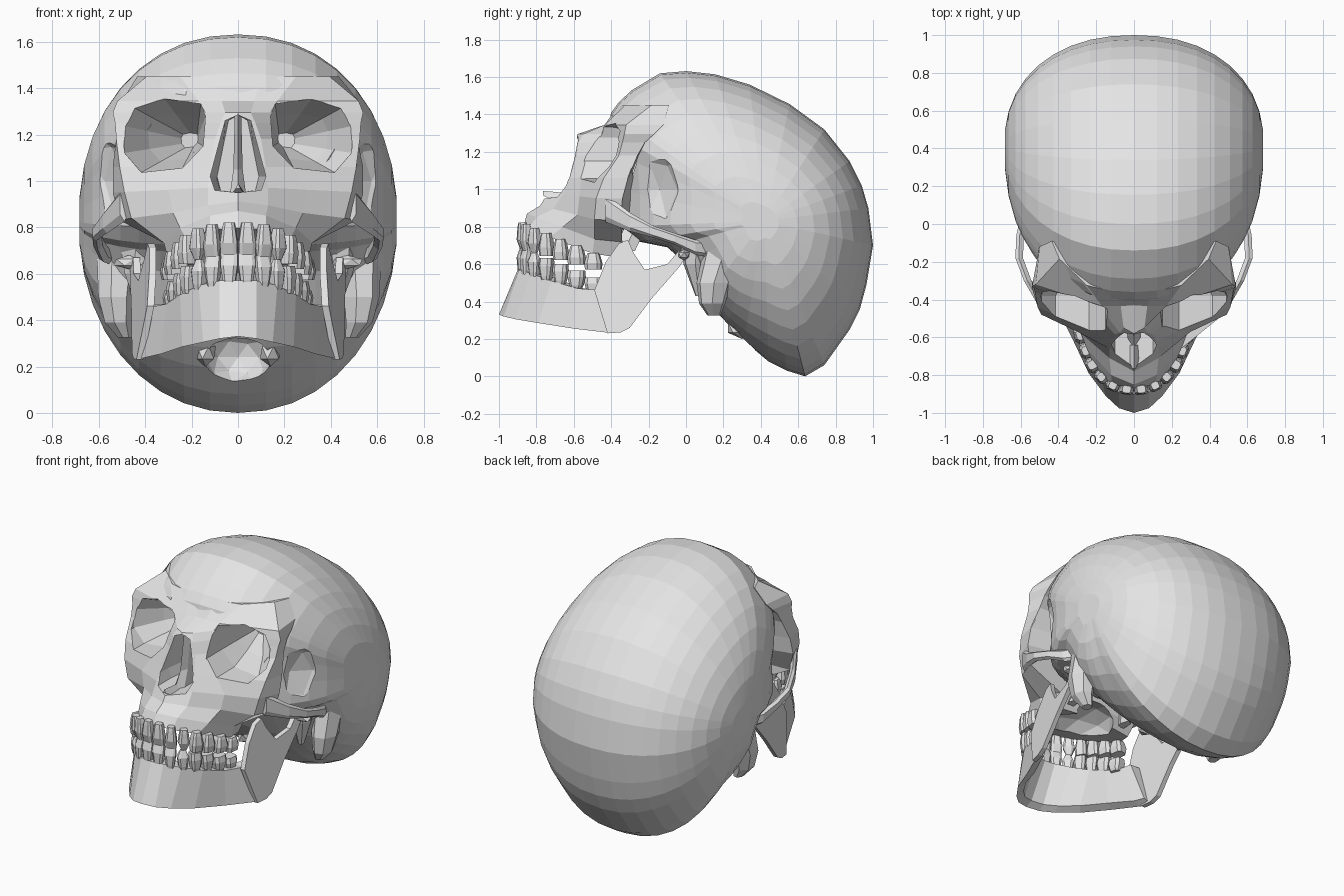
import bpy, bmesh, math
from mathutils import Vector, Matrix

if "Cube" in bpy.data.objects:
    bpy.data.objects.remove(bpy.data.objects["Cube"])

bone = bpy.data.materials.new("bone_grey")
bone.diffuse_color = (0.78, 0.78, 0.78, 1)
bone.use_nodes = True
bone.node_tree.nodes["Principled BSDF"].inputs["Base Color"].default_value = bone.diffuse_color


def make(name, bm, cutter=False):
    bmesh.ops.recalc_face_normals(bm, faces=bm.faces[:])
    me = bpy.data.meshes.new(name)
    bm.to_mesh(me)
    bm.free()
    ob = bpy.data.objects.new(name, me)
    bpy.context.collection.objects.link(ob)
    me.materials.append(bone)
    ob.hide_render = cutter
    if cutter:
        ob.display_type = 'WIRE'
        ob.hide_set(True)
    return ob


def loft(bm, rings):
    """Skin closed rings of points and cap both ends."""
    vs = [[bm.verts.new(p) for p in r] for r in rings]
    n = len(vs[0])
    for a, b in zip(vs, vs[1:]):
        for i in range(n):
            j = (i + 1) % n
            bm.faces.new((a[i], a[j], b[j], b[i]))
    bm.faces.new(vs[0][::-1])
    bm.faces.new(vs[-1])


def ball(bm, c, r, sub=2):
    bmesh.ops.create_icosphere(bm, subdivisions=sub, radius=1,
                               matrix=Matrix.Translation(c) @ Matrix.Diagonal((*r, 1)))


def disc(c, rx, ry, n=7):
    return [(c[0] + rx * math.cos(2 * math.pi * k / n),
             c[1] + ry * math.sin(2 * math.pi * k / n), c[2]) for k in range(n)]


def cut(ob, cutters):
    for c in cutters:
        m = ob.modifiers.new(c.name, 'BOOLEAN')
        m.operation, m.solver, m.object = 'DIFFERENCE', 'EXACT', c


# Cranium: side profile (y, z) shrunk towards a centre as x grows, boxier at front and base
profile = [(-.40, 1.41), (-.36, 1.465), (-.29, 1.53), (-.14, 1.62), (0, 1.632), (.155, 1.615),
           (.34, 1.56), (.555, 1.455), (.74, 1.32), (.875, 1.15), (.94, 1.02), (.975, .9),
           (1.0, .7), (.965, .49), (.93, .36), (.875, .25), (.74, .06), (.637, .0), (.54, .03),
           (.44, .08), (.31, .19), (.22, .28), (.1, .42), (0, .60), (-.1, .69), (-.25, .72),
           (-.36, .8), (-.37, 1.0), (-.39, 1.2), (-.42, 1.32)]
bm = bmesh.new()
rings = []
for k in range(-9, 10):
    t = math.radians(k * 84 / 9)
    q = abs(math.sin(t)) ** (2 / 2.1)
    ring = []
    for y, z in profile:
        d = Vector((y - .42, z - .83))
        u = d.normalized()
        front, down = max(0, -u.x), max(0, -u.y)
        n = 2.1 + .25 * front ** 2 + 1.5 * front * down + .12 * max(0, u.x) ** 4
        r = (1 - q ** n) ** (1 / n)
        ring.append((math.copysign(.687 * q, k), .42 + d.x * r, .83 + d.y * r))
    rings.append(ring)
loft(bm, rings)
cranium = make("cranium", bm)

# Face: half sections from midline to side, stacked upward (height, tilt, points)
rows = [(.79, -.38, [(0, -.87), (.12, -.85), (.22, -.73), (.30, -.50), (.27, -.38)]),
        (.87, -.38, [(0, -.85), (.12, -.80), (.25, -.66), (.32, -.49), (.29, -.34)]),
        (.93, -.25, [(0, -.78), (.13, -.71), (.28, -.58), (.46, -.49), (.51, -.35)]),
        (.99, -.10, [(0, -.74), (.13, -.66), (.30, -.57), (.49, -.48), (.54, -.34)]),
        (1.06, 0, [(0, -.66), (.12, -.62), (.24, -.56), (.51, -.44), (.54, -.31)]),
        (1.18, 0, [(0, -.62), (.10, -.585), (.18, -.50), (.525, -.36), (.515, -.26)]),
        (1.25, 0, [(0, -.60), (.075, -.575), (.15, -.48), (.53, -.34), (.51, -.22)]),
        (1.295, 0, [(0, -.58), (.055, -.55), (.14, -.45), (.54, -.33), (.51, -.17)]),
        (1.345, 0, [(0, -.43), (.07, -.435), (.17, -.435), (.52, -.32), (.50, -.12)]),
        (1.45, 0, [(0, -.36), (.10, -.36), (.25, -.325), (.395, -.185), (.435, -.09)])]
bm = bmesh.new()
rings = []
for z, tilt, pts in rows:
    half = pts + [(0, -.34 if z < .95 else -.22)]
    loop = half + [(-x, y) for x, y in half[-2:0:-1]]
    rings.append([(x, y, z + tilt * (min(y, -.45) + .85)) for x, y in loop])
loft(bm, rings)
face = make("face_bones", bm)

# Eye socket cutters: straight at the rim, tapering towards the back
rim = [(.14, 1.28), (.16, 1.335), (.32, 1.358), (.465, 1.325), (.505, 1.24), (.495, 1.12),
       (.42, 1.035), (.24, 1.055), (.15, 1.15)]
bm = bmesh.new()
for s in (-1, 1):
    loft(bm, [[(s * (.18 + (x - .18) * k), y, 1.17 + (z - 1.17) * k) for x, z in rim]
              for y, k in ((-.8, 1), (-.38, .98), (-.22, .64), (-.06, .2))])
orbits = make("eye_socket_cutter", bm, True)

# Pear-shaped nasal opening cutter
pear = [(0, 1.285), (.055, 1.26), (.085, 1.15), (.12, 1.02), (.10, .96), (0, .95)]
pear += [(-x, z) for x, z in pear[-2:0:-1]]
bm = bmesh.new()
loft(bm, [[(x * k, y, z) for x, z in pear] for y, k in ((-1, 1), (-.55, 1), (-.34, .75))])
nasal = make("nasal_cutter", bm, True)

# Temple hollows, palate vault and spinal opening cutters
bm = bmesh.new()
for s in (-1, 1):
    ball(bm, (s * .74, -.20, 1.0), (.28, .19, .28))
temples = make("temple_cutter", bm, True)
bm = bmesh.new()
ball(bm, (0, -.53, .66), (.19, .27, .15))
palate = make("palate_cutter", bm, True)
bm = bmesh.new()
ball(bm, (0, .29, .24), (.15, .15, .13))
foramen = make("spinal_opening_cutter", bm, True)
cut(cranium, (orbits, nasal, temples, foramen))
cut(face, (orbits, nasal, temples, palate))

# Nasal septum and spine
bm = bmesh.new()
loft(bm, [[(-w, -.36, z), (-w, y + .05, z), (0, y, z), (w, y + .05, z), (w, -.36, z)]
          for z, w, y in ((.94, .035, -.66), (1.05, .02, -.60), (1.285, .014, -.56))])
loft(bm, [[(-w, y, z - h), (w, y, z - h), (0, y, z + h)]
          for y, z, w, h in ((-.64, .94, .06, .04), (-.765, .98, .01, .012))])
make("nasal_septum", bm)

# Cheek arches
arch = [(.49, -.43, .90, .075), (.565, -.30, .825, .05), (.61, -.18, .775, .032),
        (.605, -.06, .735, .03), (.58, .05, .69, .04), (.52, .17, .68, .05)]
bm = bmesh.new()
for s in (-1, 1):
    loft(bm, [[(s * (x + .018), y, z + h * .6), (s * (x + .018), y, z - h * .6), (s * x, y, z - h),
               (s * (x - .022), y, z - h * .5), (s * (x - .022), y, z + h * .5), (s * x, y, z + h)]
              for x, y, z, h in arch])
make("cheek_arches", bm)

# Processes of the skull base: mastoids, spikes, condyles, plates behind the palate
bm = bmesh.new()
for s in (-1, 1):
    loft(bm, [disc((s * x, y, z), r, r * 1.2) for x, y, z, r in
              ((.52, .22, .72, .10), (.53, .15, .5, .08), (.52, .14, .39, .06), (.49, .15, .325, .03))])
    loft(bm, [disc((s * x, y, z), r, r) for x, y, z, r in
              ((.42, .06, .74, .10), (.43, .05, .6, .065), (.41, .07, .43, .02))])
    ball(bm, (s * .14, .30, .26), (.05, .09, .06), 1)
    loft(bm, [disc((s * x, y, z), .03, .06, 5) for x, y, z in ((.17, -.27, .8), (.20, -.33, .67))])
make("skull_base_processes", bm)

# Lower jaw body: outer bottom and top edges from chin to angle, thickened inward
jaw = [((0, -1, .33), (0, -.90, .57)), ((.08, -.975, .32), (.08, -.89, .57)),
       ((.15, -.91, .305), (.17, -.83, .55)), ((.24, -.79, .285), (.25, -.72, .51)),
       ((.33, -.60, .255), (.31, -.58, .47)), ((.415, -.43, .235), (.36, -.45, .46)),
       ((.44, -.37, .235), (.385, -.40, .47))]
half = []
for lo, hi in jaw:
    lo, hi = Vector(lo), Vector(hi)
    d = Vector((-lo.x, -.45 - lo.y, 0)).normalized() if lo.y < -.45 else Vector((-1, 0, 0))
    half.append([lo, hi, hi + d * .075, lo + d * .05 + Vector((0, 0, .02))])
rings = [[(-p.x, p.y, p.z) for p in r] for r in half[:0:-1]] + half
bm = bmesh.new()
loft(bm, rings)

# Lower jaw branches with notch and joint heads
branch = [(-.49, .46), (-.43, .61), (-.36, .71), (-.31, .73), (-.28, .66), (-.22, .57), (-.10, .60),
          (-.04, .67), (.01, .65), (-.04, .58), (-.18, .42), (-.30, .26), (-.35, .235), (-.42, .23)]
for s in (-1, 1):
    loft(bm, [[(s * (.38 + .2 * (y + .45) + .14 * (.6 - z) - w), y, z) for y, z in branch]
              for w in (0, .03)])
    ball(bm, (s * .47, -.01, .65), (.075, .035, .03), 1)
make("lower_jaw", bm)

# Teeth: seven per side, width and depth following the dental arch
row = [(.038, -.875), (.11, -.855), (.17, -.81), (.215, -.745), (.245, -.67), (.27, -.585), (.285, -.495)]
widths = [.074, .068, .07, .074, .078, .09, .09]


def teeth(name, base, base_slope, tip, tip_slope, pull):
    bm = bmesh.new()
    for s in (-1, 1):
        for i, (x, y) in enumerate(row):
            a = Vector(row[i - 1]) if i else Vector((-.038, -.875))
            b = Vector(row[min(i + 1, 6)])
            u = (b - a).normalized()
            v = Vector((u.y, -u.x))
            w, d = widths[i] * .5, .028 if i < 3 else .036 + .006 * (i > 4)
            z0, z1 = base + base_slope * (y + .88), tip + tip_slope * (y + .88)
            e = .35 if i < 3 else .8
            rings = []
            for f, kw, kd in ((-.2, .6, .7), (0, .75, .85), (.55, 1, 1), (1, .95 if i != 2 else .45, e)):
                z = z0 + (z1 - z0) * f
                ring = []
                for cu, cv in ((-1, -.6), (-.6, -1), (.6, -1), (1, -.6), (1, .6), (.6, 1), (-.6, 1), (-1, .6)):
                    p = Vector((x * pull, y)) + u * cu * w * kw + v * cv * d * kd
                    ring.append((s * p.x, p.y, z))
                rings.append(ring)
            loft(bm, rings)
    make(name, bm)


teeth("upper_teeth", .80, -.40, .68, -.28, 1.02)
teeth("lower_teeth", .575, -.30, .69, -.42, .98)
